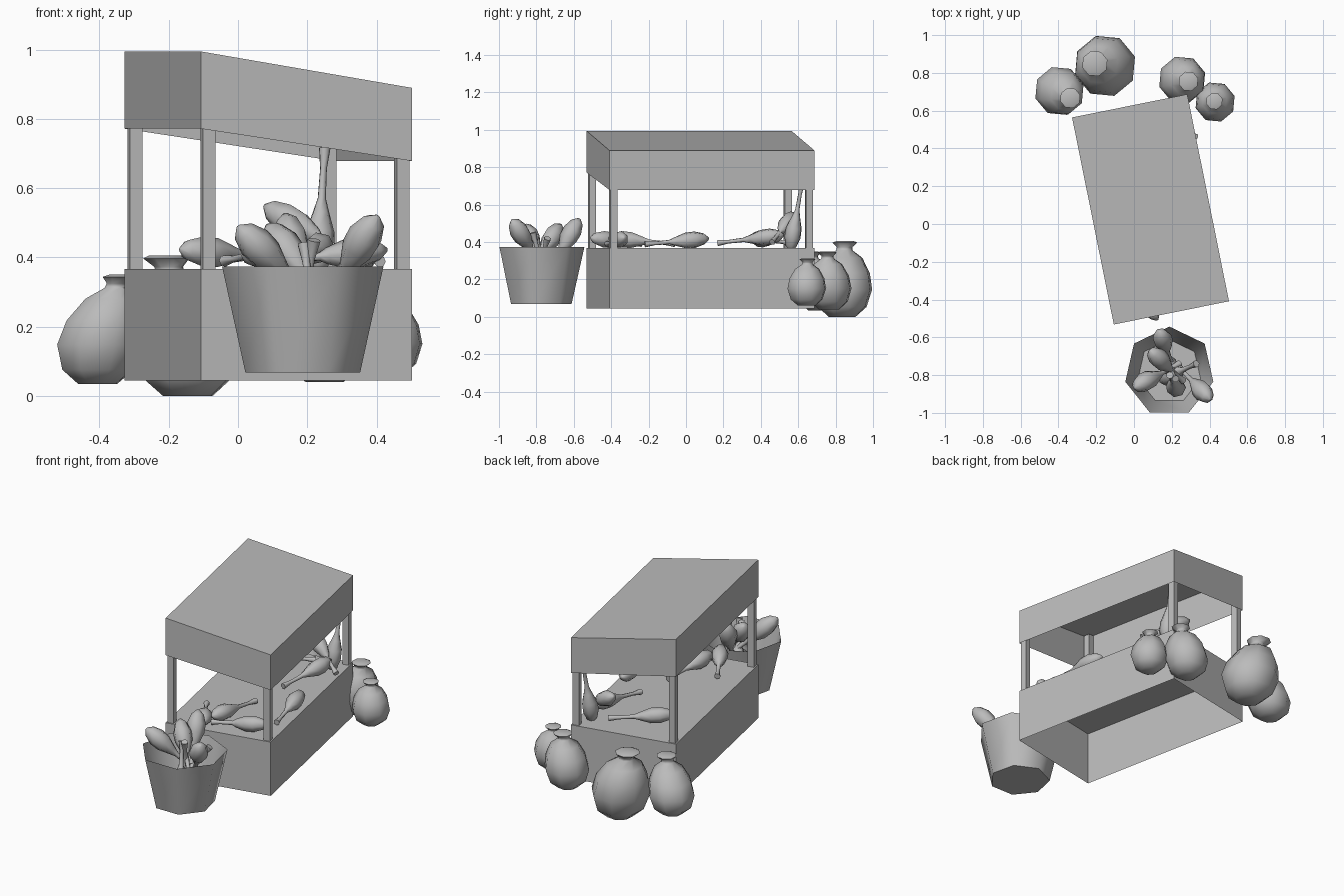
import bpy, bmesh, math
from mathutils import Vector, Matrix

cube = bpy.data.objects.get("Cube")
if cube:
    bpy.data.objects.remove(cube, do_unlink=True)

grey = bpy.data.materials.new("plain_grey")
grey.use_nodes = True
grey.diffuse_color = (0.5, 0.5, 0.5, 1)
grey.node_tree.nodes["Principled BSDF"].inputs["Base Color"].default_value = (0.5, 0.5, 0.5, 1)

# Stall frame: local x is the width, local y is the length
STALL = Matrix.Translation((0.0875, 0.0775, 0)) @ Matrix.Rotation(math.radians(11.4), 4, 'Z')
W, L = 0.311, 0.559


def finish(name, bm, matrix=Matrix(), smooth=False):
    bmesh.ops.recalc_face_normals(bm, faces=bm.faces)
    me = bpy.data.meshes.new(name)
    bm.to_mesh(me)
    bm.free()
    me.materials.append(grey)
    if smooth:
        me.shade_smooth()
        me.set_sharp_from_angle(angle=math.radians(62))
    ob = bpy.data.objects.new(name, me)
    bpy.context.collection.objects.link(ob)
    ob.matrix_world = matrix
    return ob


def block(name, x0, x1, y0, y1, low, high, bottom=True):
    """Box whose bottom and top heights are functions of x."""
    bm = bmesh.new()
    plan = [(x0, y0), (x1, y0), (x1, y1), (x0, y1)]
    lo = [bm.verts.new((x, y, low(x))) for x, y in plan]
    hi = [bm.verts.new((x, y, high(x))) for x, y in plan]
    for i in range(4):
        j = (i + 1) % 4
        bm.faces.new((lo[i], lo[j], hi[j], hi[i]))
    bm.faces.new(hi)
    if bottom:
        bm.faces.new(lo[::-1])
    return finish(name, bm, STALL)


def lathe(name, rings, sides, matrix, turn=0.0, cap_top=True):
    """Loft polygon rings given as (radius, height, x shift, y shift)."""
    bm = bmesh.new()
    loops = []
    for r, z, dx, dy in rings:
        loops.append([bm.verts.new((dx + r * math.cos(turn + math.tau * i / sides),
                                    dy + r * math.sin(turn + math.tau * i / sides), z))
                      for i in range(sides)])
    for a, b in zip(loops, loops[1:]):
        for i in range(sides):
            j = (i + 1) % sides
            bm.faces.new((a[i], a[j], b[j], b[i]))
    bm.faces.new(loops[0][::-1])
    if cap_top:
        bm.faces.new(loops[-1])
    return finish(name, bm, matrix, smooth=True)


# Counter, sloped canopy and posts
def roof_top(x):
    return 0.942 - 0.169 * x


def roof_bottom(x):
    return 0.725 - 0.15 * x


block("counter", -W, W, -L, L, lambda x: 0.045, lambda x: 0.367, bottom=False)
block("canopy", -W, W, -L, L, roof_bottom, roof_top, bottom=False)
INSET, POST = 0.007, 0.037
for sx, side in ((-1, "right"), (1, "left")):
    for sy, end in ((-1, "front"), (1, "back")):
        xs = sorted((sx * (W - INSET), sx * (W - INSET - POST)))
        ys = sorted((sy * (L - INSET), sy * (L - INSET - POST)))
        block(f"{end}_{side}_post", *xs, *ys, lambda x: 0.367,
              lambda x: roof_top(x) - 0.004)

# Open seven-sided basket
lathe("basket", [(0.17, 0.068, 0, 0), (0.239, 0.374, 0, 0)], 7,
      Matrix.Translation((0.187, -0.782, 0)), math.pi / 2, cap_top=False)

# Tied sacks: relative radius and height, with the neck leaning off centre
SACK = [(0.45, 0), (0.82, 0.13), (1, 0.36), (0.9, 0.58), (0.62, 0.78),
        (0.27, 0.88), (0.26, 0.92), (0.42, 0.98), (0.3, 1)]


def sack(name, x, y, z0, z1, r, lean_x, lean_y):
    rings = [(r * k, z0 + (z1 - z0) * t, lean_x * t * t, lean_y * t * t) for k, t in SACK]
    lathe(name, rings, 8, Matrix.Translation((x, y, 0)), 0.3)


sack("large_sack", -0.145, 0.835, 0, 0.405, 0.166, -0.065, 0.015)
sack("right_sack", -0.405, 0.71, 0.035, 0.35, 0.132, 0.07, -0.045)
sack("left_inner_sack", 0.25, 0.765, 0.04, 0.35, 0.127, 0.04, -0.01)
sack("left_outer_sack", 0.43, 0.645, 0.06, 0.312, 0.108, -0.005, 0.005)

# Vegetables: plump body with a thin flared stalk
VEG = [(0.006, -0.105), (0.03, -0.08), (0.045, -0.03), (0.043, 0.02), (0.025, 0.075),
       (0.012, 0.11), (0.01, 0.19), (0.017, 0.245)]


def vegetable(name, body, stalk, fat=1.0):
    body, stalk = Vector(body), Vector(stalk)
    axis = stalk - body
    turn = axis.to_track_quat('Z', 'Y').to_matrix().to_4x4()
    stretch = axis.length / VEG[-1][1]
    rings = [(r * fat, t * (stretch if t > 0.1 else 1), 0, 0) for r, t in VEG]
    lathe(name, rings, 7, Matrix.Translation(body) @ turn)


COUNTER_VEG = [
    ((0.36, 0.02, 0.41), (0.41, -0.22, 0.388)),
    ((0.23, 0.42, 0.425), (0.18, 0.17, 0.395)),
    ((0.16, 0.54, 0.5), (0.33, 0.46, 0.4)),
    ((0.235, 0.575, 0.455), (0.25, 0.62, 0.715)),
    ((-0.08, 0.41, 0.415), (0.13, 0.55, 0.395)),
    ((0.13, -0.31, 0.412), (0.16, -0.06, 0.39)),
    ((0.07, -0.42, 0.412), (-0.04, -0.24, 0.39)),
    ((0.33, -0.36, 0.412), (0.12, -0.42, 0.39)),
]
BASKET_VEG = [
    ((0.355, -0.88, 0.44), (0.24, -0.76, 0.25)),
    ((0.07, -0.83, 0.42), (0.24, -0.74, 0.25)),
    ((0.155, -0.62, 0.435), (0.2, -0.74, 0.22)),
    ((0.14, -0.72, 0.42), (0.26, -0.83, 0.26)),
    ((0.18, -0.75, 0.21), (0.22, -0.82, 0.45)),
    ((0.22, -0.86, 0.2), (0.19, -0.8, 0.44)),
    ((0.2, -0.8, 0.22), (0.33, -0.74, 0.42)),
]
for i, (body, stalk) in enumerate(COUNTER_VEG, 1):
    vegetable(f"counter_vegetable_{i}", body, stalk)
for i, (body, stalk) in enumerate(BASKET_VEG, 1):
    vegetable(f"basket_vegetable_{i}", body, stalk, 1.15)
